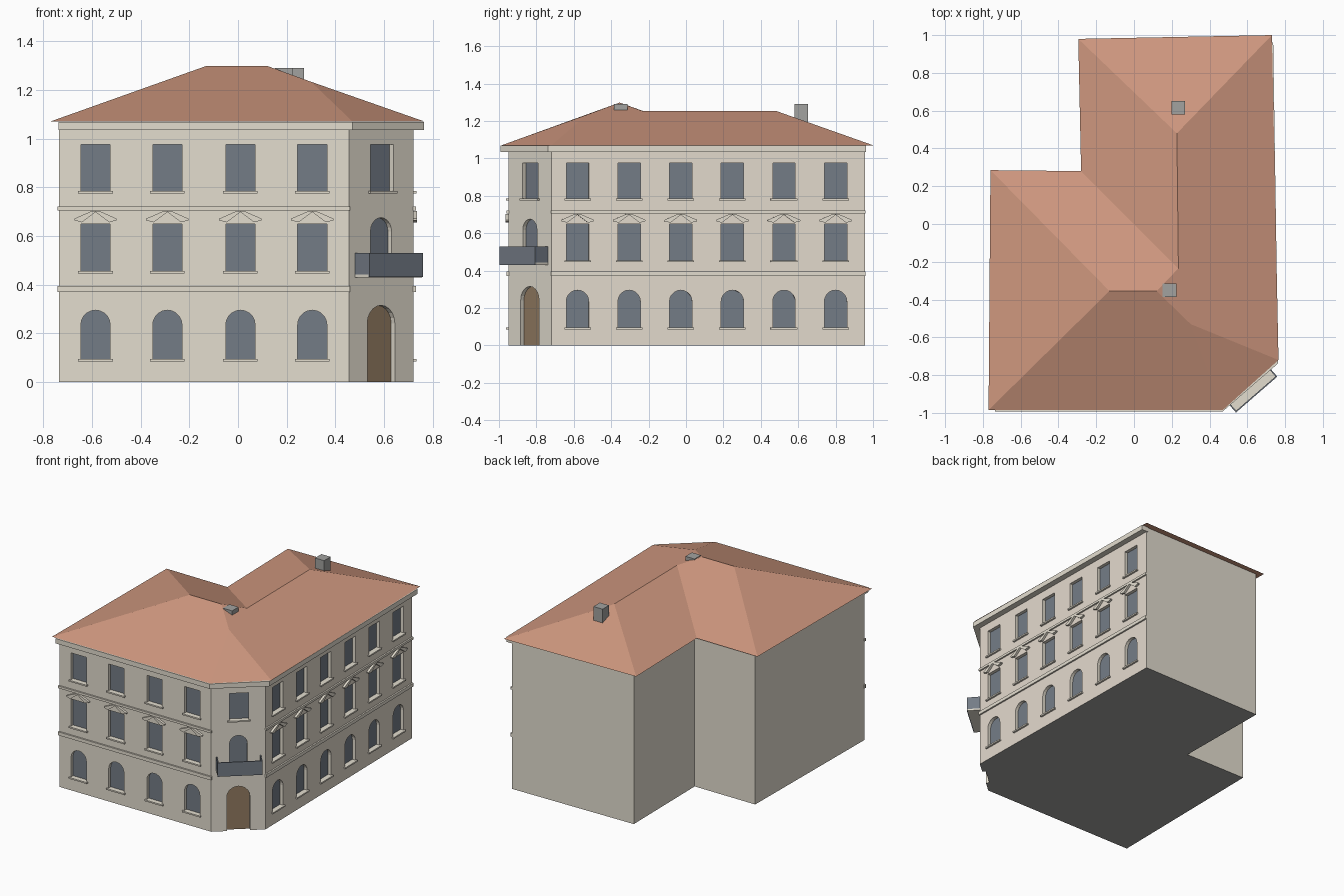
import bpy, bmesh, math
from mathutils import Vector

if "Cube" in bpy.data.objects:
    bpy.data.objects.remove(bpy.data.objects["Cube"], do_unlink=True)


def material(name, color):
    m = bpy.data.materials.new(name)
    m.use_nodes = True
    m.diffuse_color = (*color, 1)
    bsdf = next(n for n in m.node_tree.nodes if n.type == 'BSDF_PRINCIPLED')
    bsdf.inputs["Base Color"].default_value = (*color, 1)
    return m


STONE = material("cream_stone", (0.77, 0.725, 0.625))
PLASTER = material("warm_plaster", (0.77, 0.70, 0.61))
GLASS = material("blue_grey_glass", (0.175, 0.202, 0.24))
ROOF = material("terracotta", (0.62, 0.31, 0.21))
WOOD = material("brown_wood", (0.29, 0.20, 0.12))
GREY = material("stone_grey", (0.36, 0.36, 0.35))


def finish(bm, name, *mats):
    bmesh.ops.recalc_face_normals(bm, faces=bm.faces)
    mesh = bpy.data.meshes.new(name)
    bm.to_mesh(mesh)
    bm.free()
    for m in mats:
        mesh.materials.append(m)
    ob = bpy.data.objects.new(name, mesh)
    bpy.context.collection.objects.link(ob)
    return ob


def loft(bm, ring_a, ring_b):
    """Closed solid between two matching rings of points."""
    a = [bm.verts.new(p) for p in ring_a]
    b = [bm.verts.new(p) for p in ring_b]
    bm.faces.new(a)
    bm.faces.new(b[::-1])
    for i in range(len(a)):
        j = (i + 1) % len(a)
        bm.faces.new((a[j], a[i], b[i], b[j]))


def slab(bm, outline, z0, z1):
    loft(bm, [(x, y, z0) for x, y in outline], [(x, y, z1) for x, y in outline])


class Wall:
    """Drawing plane on a facade: u runs along it, n points outward."""

    def __init__(self, origin, u):
        self.o = Vector((*origin, 0))
        self.u = Vector((*u, 0)).normalized()
        self.n = Vector((self.u.y, -self.u.x, 0))

    def extrude(self, bm, profile, d0, d1):
        rings = [[self.o + self.u * a + self.n * d + Vector((0, 0, z))
                  for a, z in profile] for d in (d0, d1)]
        loft(bm, *rings)


def rect(c, w, z0, z1):
    return [(c - w / 2, z0), (c + w / 2, z0), (c + w / 2, z1), (c - w / 2, z1)]


def arch(c, w, z0, z1, steps=10):
    r = w / 2
    curve = [(c + r * math.cos(math.pi * i / steps),
              z1 - r + r * math.sin(math.pi * i / steps)) for i in range(steps + 1)]
    return [(c - r, z0), (c + r, z0)] + curve


def pediment(c):
    right = [(0.014, 0.703), (0.087, 0.671), (0.087, 0.664), (0.056, 0.656), (0, 0.698)]
    left = [(-x, z) for x, z in right[-2::-1]]
    return [(c + x, z) for x, z in right + left]


# Slightly tapering footprint with a cut front corner and a rear notch
FOOT = [(-0.735, -0.95), (0.455, -0.95), (0.72, -0.72), (0.696, 0.958),
        (-0.254, 0.948), (-0.246, 0.254), (-0.722, 0.256)]
front = Wall((0, -0.95), (1, 0))
side = Wall((0.7097, 0), (-0.024, 1.678))
corner = Wall((0.5875, -0.835), (0.265, 0.23))

cuts, panes, sills, peds, door = (bmesh.new() for _ in range(5))
DEPTH = 0.025


def opening(wall, profile, pane):
    wall.extrude(cuts, profile, -DEPTH, 0.05)
    wall.extrude(pane, profile, -DEPTH - 0.006, -DEPTH + 0.002)


def window(wall, shape, c, z0, z1, w=0.12):
    opening(wall, shape(c, w, z0, z1), panes)
    wall.extrude(sills, rect(c, w + 0.022, z0 - 0.01, z0), -0.005, 0.013)


# Three storeys of windows on both street facades
rows = [(front, [-0.585, -0.29, 0.01, 0.305]),
        (side, [-0.58 + 0.276 * i for i in range(6)])]
for wall, centres in rows:
    for c in centres:
        window(wall, arch, c, 0.095, 0.295)
        window(wall, rect, c, 0.455, 0.648)
        window(wall, rect, c, 0.785, 0.975)
        wall.extrude(peds, pediment(c), -0.005, 0.016)

# Corner openings: entrance, balcony door, upper window
opening(corner, arch(0, 0.15, 0, 0.315), door)
opening(corner, arch(0, 0.115, 0.445, 0.675), panes)
window(corner, rect, 0.004, 0.785, 0.975, 0.125)

finish(panes, "window_panes", GLASS)
finish(sills, "window_sills", STONE)
finish(peds, "window_pediments", STONE)
finish(door, "entrance_door", WOOD)

# Main body with recessed openings; the side facade is warmer, the base grey
bm = bmesh.new()
slab(bm, FOOT, 0, 1.067)
body = finish(bm, "walls", STONE, PLASTER, GREY)
for f in body.data.polygons:
    if f.normal.z < -0.5:
        f.material_index = 2
    elif f.normal.x > 0.9:
        f.material_index = 1
cutter = finish(cuts, "opening_cutter", STONE)
cutter.hide_render = True
mod = body.modifiers.new("openings", 'BOOLEAN')
mod.operation, mod.solver, mod.object = 'DIFFERENCE', 'EXACT', cutter
bpy.context.view_layer.objects.active = body
bpy.ops.object.modifier_apply(modifier=mod.name)
bpy.data.objects.remove(cutter, do_unlink=True)

# String courses
bm = bmesh.new()
for z0, z1 in ((0.37, 0.394), (0.704, 0.72)):
    front.extrude(bm, [(-0.742, z0), (0.46, z0), (0.46, z1), (-0.742, z1)], -0.005, 0.011)
    side.extrude(bm, [(-0.722, z0), (0.96, z0), (0.96, z1), (-0.722, z1)], -0.005, 0.011)
finish(bm, "string_courses", STONE)

# Cornice along the street facades
bm = bmesh.new()
outer = [(-0.737, -0.992), (0.47, -0.992), (0.763, -0.738), (0.737, 0.962)]
inner = [(0.686, 0.962), (0.71, -0.715), (0.45, -0.94), (-0.737, -0.94)]
slab(bm, outer + inner, 1.034, 1.0685)
finish(bm, "cornice", STONE)

# Hipped L-shaped roof
bm = bmesh.new()
eaves = [(-0.77, -0.985), (0.47, -0.985), (0.765, -0.72), (0.73, 1.0),
         (-0.295, 0.98), (-0.28, 0.28), (-0.76, 0.285)]
ridge = [(-0.13, -0.355, 1.298), (0.12, -0.355, 1.298), (0.235, -0.235, 1.254),
         (0.227, 0.48, 1.254), (0.30, -0.53, 1.233)]
v = [bm.verts.new(p) for p in [(x, y, 1.07) for x, y in eaves] + ridge]
for face in ((0, 1, 11, 8, 7), (1, 2, 11), (2, 3, 10, 9, 8, 11), (3, 4, 10),
             (4, 5, 9, 10), (5, 6, 7, 8, 9), (6, 0, 7), (6, 5, 4, 3, 2, 1, 0)):
    bm.faces.new([v[i] for i in face])
finish(bm, "roof", ROOF)

# Chimneys
for name, x, y, z0 in (("front_chimney", 0.188, -0.35, 1.22), ("rear_chimney", 0.235, 0.615, 1.15)):
    bm = bmesh.new()
    r = 0.036
    slab(bm, [(x - r, y - r), (x + r, y - r), (x + r, y + r), (x - r, y + r)], z0, 1.29)
    finish(bm, name, GREY)

# Corner balcony: stone floor and solid railing
bm = bmesh.new()
corner.extrude(bm, rect(0.002, 0.29, 0.43, 0.442), -0.005, 0.086)
finish(bm, "balcony_floor", STONE)
bm = bmesh.new()
corner.extrude(bm, rect(0.002, 0.29, 0.431, 0.53), 0.085, 0.092)
for s in (-1, 1):
    corner.extrude(bm, rect(0.002 + s * 0.1415, 0.007, 0.442, 0.53), -0.002, 0.085)
finish(bm, "balcony_railing", GLASS)
